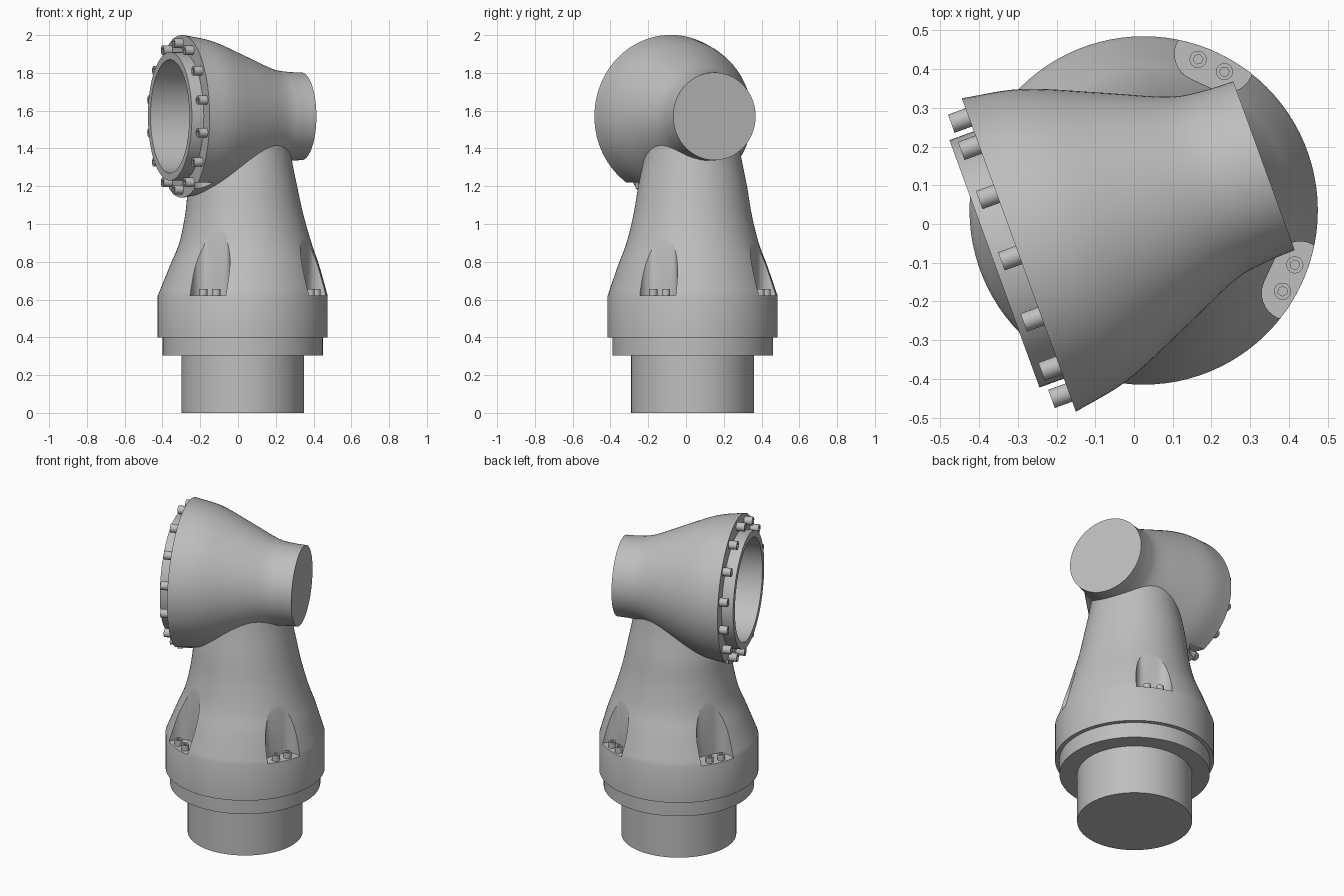
import bpy, bmesh, math
from mathutils import Matrix, Vector

if "Cube" in bpy.data.objects:
    bpy.data.objects.remove(bpy.data.objects["Cube"], do_unlink=True)

# One cast metal colour
GREY = (0.52, 0.52, 0.52, 1)
metal = bpy.data.materials.new("cast_grey")
metal.use_nodes = True
metal.diffuse_color = GREY
metal.node_tree.nodes["Principled BSDF"].inputs["Base Color"].default_value = GREY


def add_object(name, bm, matrix):
    bmesh.ops.recalc_face_normals(bm, faces=bm.faces)
    bm.transform(matrix)
    mesh = bpy.data.meshes.new(name)
    bm.to_mesh(mesh)
    bm.free()
    mesh.materials.append(metal)
    obj = bpy.data.objects.new(name, mesh)
    bpy.context.collection.objects.link(obj)
    return obj


def lathe(name, profile, matrix, segments=96, hex_from=None):
    """Closed turned solid from (radius, height, x shift) rows."""
    bm = bmesh.new()
    rings = []
    for i, row in enumerate(profile):
        radius, height, shift = (*row, 0)[:3]
        ring = []
        for k in range(segments):
            a = math.tau * k / segments
            r = radius
            if hex_from is not None and i >= hex_from:
                r = radius / math.cos(a % (math.pi / 3) - math.pi / 6)
            ring.append(bm.verts.new((r * math.cos(a) + shift, r * math.sin(a), height)))
        rings.append(ring)
    for low, high in zip(rings, rings[1:]):
        for k in range(segments):
            n = (k + 1) % segments
            bm.faces.new((low[k], low[n], high[n], high[k]))
    bm.faces.new(rings[0][::-1])
    bm.faces.new(rings[-1])
    return add_object(name, bm, matrix)


def smooth(points, steps=6):
    """Catmull-Rom curve through the points."""
    p = [Vector(q) for q in points]
    p = [p[0] * 2 - p[1]] + p + [p[-1] * 2 - p[-2]]
    out = []
    for a, b, c, d in zip(p, p[1:], p[2:], p[3:]):
        for s in range(steps):
            t = s / steps
            out.append(tuple(b + (c - a) * t / 2
                             + (a * 2 - b * 5 + c * 4 - d) * t * t / 2
                             + (b * 3 - a - c * 3 + d) * t ** 3 / 2))
    return out + [tuple(p[-2])]


def combine(target, tool, operation):
    """Apply a boolean and discard the tool object."""
    tool.hide_render = True
    mod = target.modifiers.new("join", "BOOLEAN")
    mod.operation, mod.solver, mod.object = operation, "EXACT", tool
    bpy.context.view_layer.update()
    graph = bpy.context.evaluated_depsgraph_get()
    mesh = bpy.data.meshes.new_from_object(target.evaluated_get(graph))
    target.modifiers.remove(mod)
    target.data = mesh
    bpy.data.objects.remove(tool, do_unlink=True)


def turn(degrees, axis):
    return Matrix.Rotation(math.radians(degrees), 4, axis)


base = Matrix.Translation((0.025, 0.035, 0))
head = Matrix.Translation((-0.2975, -0.08, 1.57)) @ turn(20, "Z") @ turn(90, "Y")

# Base spigot and collar
parts = [
    lathe("base_spigot", [(0.325, 0), (0.325, 0.32)], base),
    lathe("base_collar", [(0.425, 0.305), (0.425, 0.41)], base),
]

# Tapered neck
neck_curve = smooth([(0.45, 0.62, 0), (0.395, 0.78, 0.01), (0.35, 0.9, 0.014),
                     (0.313, 1.05, 0.008), (0.288, 1.2, 0), (0.258, 1.35, 0),
                     (0.235, 1.5, 0)])
housing = lathe("elbow_housing", [(0.45, 0.4)] + neck_curve, base)

# Flared horizontal head with a raised rim
head_curve = smooth([(0.431, 0), (0.4, 0.155), (0.325, 0.335), (0.253, 0.5),
                     (0.236, 0.59), (0.232, 0.674)]
                    and [(0.431, 0, 0), (0.4, 0.155, 0), (0.325, 0.335, 0),
                         (0.253, 0.5, 0), (0.236, 0.59, 0), (0.232, 0.674, 0)])
flare = lathe("flared_head", [(0.34, -0.067), (0.34, 0)] + head_curve, head)
combine(housing, flare, "UNION")
combine(housing, lathe("bore_cutter", [(0.3, -0.1), (0.3, 0.25)], head), "DIFFERENCE")

# Four bolt pockets with rounded inner corners
for k in range(4):
    angle = 65 + 90 * k
    inner = 0.33 if k in (1, 2) else 0.36
    bm = bmesh.new()
    bmesh.ops.create_cube(bm, size=1)
    bmesh.ops.scale(bm, vec=(0.3, 0.21, 0.6), verts=bm.verts)
    bmesh.ops.translate(bm, vec=(inner + 0.15, 0, 0.921), verts=bm.verts)
    corners = [e for e in bm.edges
               if abs(e.verts[0].co.z - e.verts[1].co.z) > 0.1 and e.verts[0].co.x < 0.4]
    bmesh.ops.bevel(bm, geom=corners, offset=0.07, segments=8, profile=0.5, affect="EDGES")
    combine(housing, add_object("pocket_cutter", bm, base @ turn(angle, "Z")), "DIFFERENCE")
parts.append(housing)


def bolt(name, matrix, radius, height):
    socket = radius * 0.5
    parts.append(lathe(name, [(radius, -0.005), (radius, height), (socket, height),
                              (socket, height * 0.5)], matrix, 24, 2))


# Socket bolts: pairs in the pockets, a circle around the rim
for k in range(4):
    for side in (-5.2, 5.2):
        place = base @ turn(65 + 90 * k + side, "Z") @ Matrix.Translation((0.415, 0, 0.622))
        bolt("pocket_bolt", place, 0.022, 0.034)
for k in range(14):
    place = head @ turn(360 * k / 14, "Z") @ Matrix.Translation((0.388, 0, 0)) @ turn(180, "X")
    bolt("rim_bolt", place, 0.025, 0.048)

# Smooth shading with crisp edges
bpy.ops.object.select_all(action="DESELECT")
for obj in parts:
    obj.select_set(True)
bpy.context.view_layer.objects.active = housing
bpy.ops.object.shade_smooth_by_angle(angle=math.radians(35))
